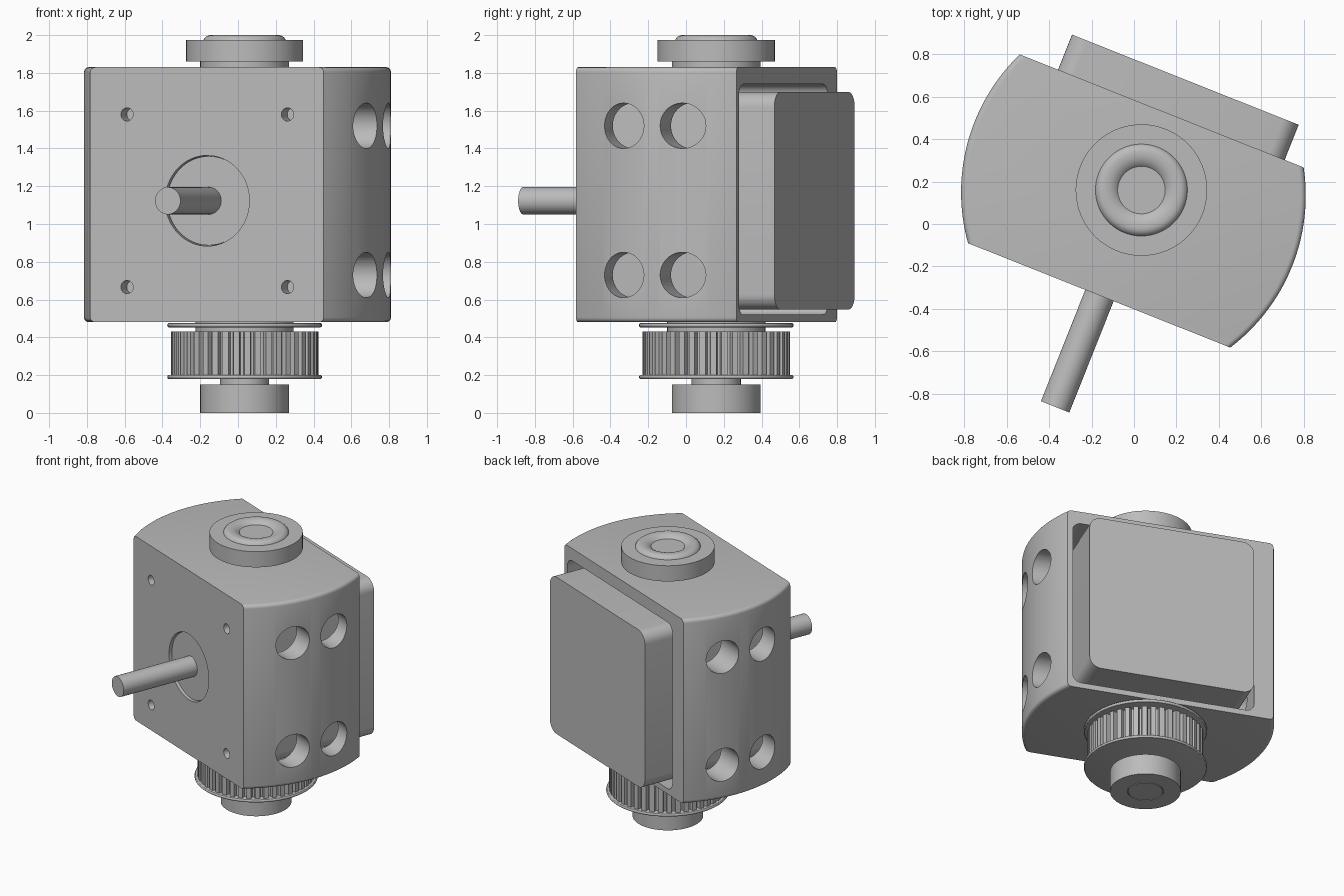
import bpy, bmesh
from math import sin, cos, pi, radians, asin
from mathutils import Matrix

cube = bpy.data.objects.get("Cube")
if cube:
    bpy.data.objects.remove(cube, do_unlink=True)

grey = bpy.data.materials.new("plain grey")
grey.use_nodes = True
COLOUR = (0.5, 0.5, 0.5, 1)
grey.diffuse_color = COLOUR
grey.node_tree.nodes["Principled BSDF"].inputs["Base Color"].default_value = COLOUR

# The whole assembly is turned about its vertical spindle
PLACE = Matrix.Translation((0.035, 0.16, 0)) @ Matrix.Rotation(radians(-21.7), 4, 'Z')
MOTOR_Z = 1.123
ALONG_X = Matrix.Rotation(pi / 2, 4, 'Y')
ALONG_Y = Matrix.Rotation(-pi / 2, 4, 'X')   # local z becomes +y


def finish(name, bm, local=Matrix()):
    bmesh.ops.recalc_face_normals(bm, faces=bm.faces[:])
    mesh = bpy.data.meshes.new(name)
    bm.to_mesh(mesh)
    bm.free()
    mesh.materials.append(grey)
    obj = bpy.data.objects.new(name, mesh)
    bpy.context.collection.objects.link(obj)
    obj.matrix_world = PLACE @ local
    return obj


def prism(points, z0, z1):
    bm = bmesh.new()
    face = bm.faces.new([bm.verts.new((x, y, z0)) for x, y in points])
    out = bmesh.ops.extrude_face_region(bm, geom=[face])
    top = [v for v in out["geom"] if isinstance(v, bmesh.types.BMVert)]
    bmesh.ops.translate(bm, verts=top, vec=(0, 0, z1 - z0))
    return bm


def arc(cx, cy, r, a0, a1, n):
    return [(cx + r * cos(a0 + (a1 - a0) * i / n),
             cy + r * sin(a0 + (a1 - a0) * i / n)) for i in range(n + 1)]


def circle(r, n=48):
    return arc(0, 0, r, 0, 2 * pi, n)[:-1]


def rounded_rect(hx, hy, r):
    pts = []
    for k, (sx, sy) in enumerate([(1, 1), (-1, 1), (-1, -1), (1, -1)]):
        pts += arc(sx * (hx - r), sy * (hy - r), r, k * pi / 2, (k + 1) * pi / 2, 8)
    return pts


def lathe(name, profile, n=72):
    bm = bmesh.new()
    verts = [bm.verts.new((r, 0, z)) for r, z in profile]
    edges = [bm.edges.new(pair) for pair in zip(verts, verts[1:])]
    bmesh.ops.spin(bm, geom=verts + edges, axis=(0, 0, 1), cent=(0, 0, 0),
                   angle=2 * pi, steps=n)
    bmesh.ops.remove_doubles(bm, verts=bm.verts[:], dist=0.0005)
    return finish(name, bm)


def disc(name, r, z0, z1):
    return lathe(name, [(0, z0), (r, z0), (r, z1), (0, z1)])


def cut(target, cutter):
    mod = target.modifiers.new("cut", 'BOOLEAN')
    mod.operation = 'DIFFERENCE'
    mod.solver = 'EXACT'
    mod.object = cutter
    bpy.context.view_layer.update()
    bpy.context.view_layer.objects.active = target
    bpy.ops.object.modifier_apply(modifier=mod.name)
    bpy.data.objects.remove(cutter, do_unlink=True)


# Housing: flat front and back, bowed sides with softened rims
FRONT, BACK, R = -0.535, 0.382, 0.9


def bow(cx, cy):
    return arc(cx, cy, R, asin((FRONT - cy) / R), asin((BACK - cy) / R), 32)


right = bow(-0.107, -0.07)
left = [(-x, y) for x, y in bow(-0.05, 0.009)]
bm = prism(right + left[::-1], 0.48, 1.83)
rims = []
for e in bm.edges:
    a, b = e.verts
    level = abs(a.co.z - b.co.z) < 0.001
    if level and abs(a.co.y - b.co.y) > 0.005:
        rims.append(e)
bmesh.ops.bevel(bm, geom=rims, offset=0.025, segments=4, profile=0.5, affect='EDGES')
housing = finish("housing", bm)

# Motor bay, side windows, shaft opening and screw holes
at_motor = Matrix.Translation((0, 0, MOTOR_Z))
bay = Matrix.Translation((0, 0, 1.13)) @ ALONG_Y
cut(housing, finish("bay_cutter", prism(rounded_rect(0.635, 0.61, 0.06), -0.45, 0.6), bay))
for y in (-0.217, 0.115):
    for z in (0.73, 1.52):
        spot = Matrix.Translation((0, y, z)) @ ALONG_X
        cut(housing, finish("window_cutter", prism(circle(0.12), -1.1, 1.1), spot))
cut(housing, finish("shaft_cutter", prism(circle(0.24, 64), -0.7, -0.4), at_motor @ ALONG_Y))
for sx in (-1, 1):
    for sz in (-1, 1):
        spot = Matrix.Translation((sx * 0.457, 0, MOTOR_Z + sz * 0.457)) @ ALONG_Y
        cut(housing, finish("screw_cutter", prism(circle(0.035, 24), -0.7, -0.4), spot))

# Motor
finish("motor_body", prism(rounded_rect(0.575, 0.575, 0.08), -0.449, 0.56), at_motor @ ALONG_Y)
finish("motor_boss", prism(circle(0.236, 64), -0.515, -0.44), at_motor @ ALONG_Y)
finish("motor_shaft", prism(circle(0.072), -1.10, -0.5), at_motor @ ALONG_Y)

# Upper bearing and its hollow spindle end
disc("upper_collar", 0.235, 1.82, 1.87)
disc("upper_bearing", 0.31, 1.86, 1.975)
funnel = arc(0.17, 1.92, 0.08, pi, pi / 2, 10)
lip = arc(0.18, 1.96, 0.04, pi / 2, 0, 6)
spindle = [(0, 1.88), (0.09, 1.88)] + funnel + lip + [(0.22, 1.87), (0, 1.87)]
lathe("spindle_end", spindle)

# Toothed pulley between two flanges
TEETH = 42
gear = []
for i in range(TEETH):
    for part, r in ((0, 0.39), (0.55, 0.39), (0.65, 0.36), (0.9, 0.36)):
        a = 2 * pi * (i + part) / TEETH
        gear.append((r * cos(a), r * sin(a)))
finish("pulley_teeth", prism(gear, 0.195, 0.43))
disc("pulley_neck", 0.26, 0.42, 0.49)


def flange(name, z, h):
    rim = arc(0.41 - h / 2, z, h / 2, -pi / 2, pi / 2, 6)
    lathe(name, [(0, z - h / 2)] + rim + [(0, z + h / 2)])


flange("upper_flange", 0.464, 0.024)
flange("lower_flange", 0.19, 0.022)

# Lower bearing with a fine groove round the spindle
disc("lower_collar", 0.13, 0.14, 0.185)
lathe("lower_bearing", [(0, 0), (0.115, 0), (0.115, 0.005), (0.12, 0.005), (0.12, 0),
                        (0.235, 0), (0.235, 0.15), (0, 0.15)])

# Smooth curved walls, keep crisp edges
bpy.ops.object.select_all(action='DESELECT')
for obj in bpy.context.scene.objects:
    if obj.type == 'MESH':
        obj.select_set(True)
        bpy.context.view_layer.objects.active = obj
bpy.ops.object.shade_smooth_by_angle(angle=radians(30))
